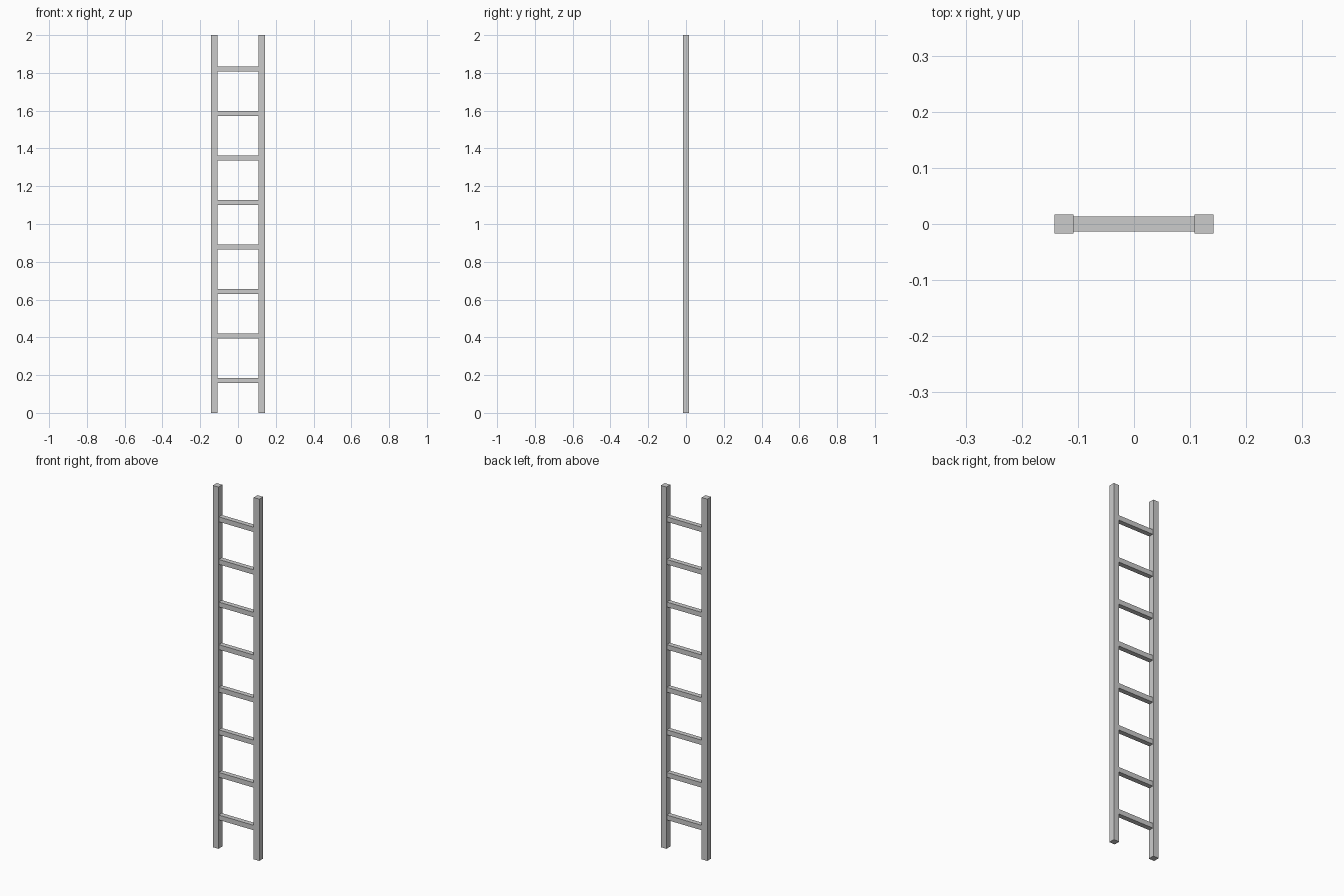
import bpy

if "Cube" in bpy.data.objects:
    bpy.data.objects.remove(bpy.data.objects["Cube"])

HEIGHT = 2.0
RAIL = 0.034          # square rail section
RAIL_X = 0.125        # rail centre offset
RUNG = 0.027          # square rung section
RUNG_COUNT = 8
FIRST_RUNG, RUNG_STEP = 0.172, 0.2355


def box(name, center, size):
    bpy.ops.mesh.primitive_cube_add(size=1, location=center)
    obj = bpy.context.object
    obj.name = name
    obj.scale = size
    bpy.ops.object.transform_apply(location=False, rotation=False, scale=True)
    return obj


# Upright side rails
for side, label in ((-1, "left"), (1, "right")):
    box(f"{label}_rail", (side * RAIL_X, 0, HEIGHT / 2), (RAIL, RAIL, HEIGHT))

# Evenly spaced rungs fitted between the rails
rung_length = 2 * RAIL_X - RAIL
for i in range(RUNG_COUNT):
    box(f"rung_{i + 1}", (0, 0, FIRST_RUNG + i * RUNG_STEP), (rung_length, RUNG, RUNG))
